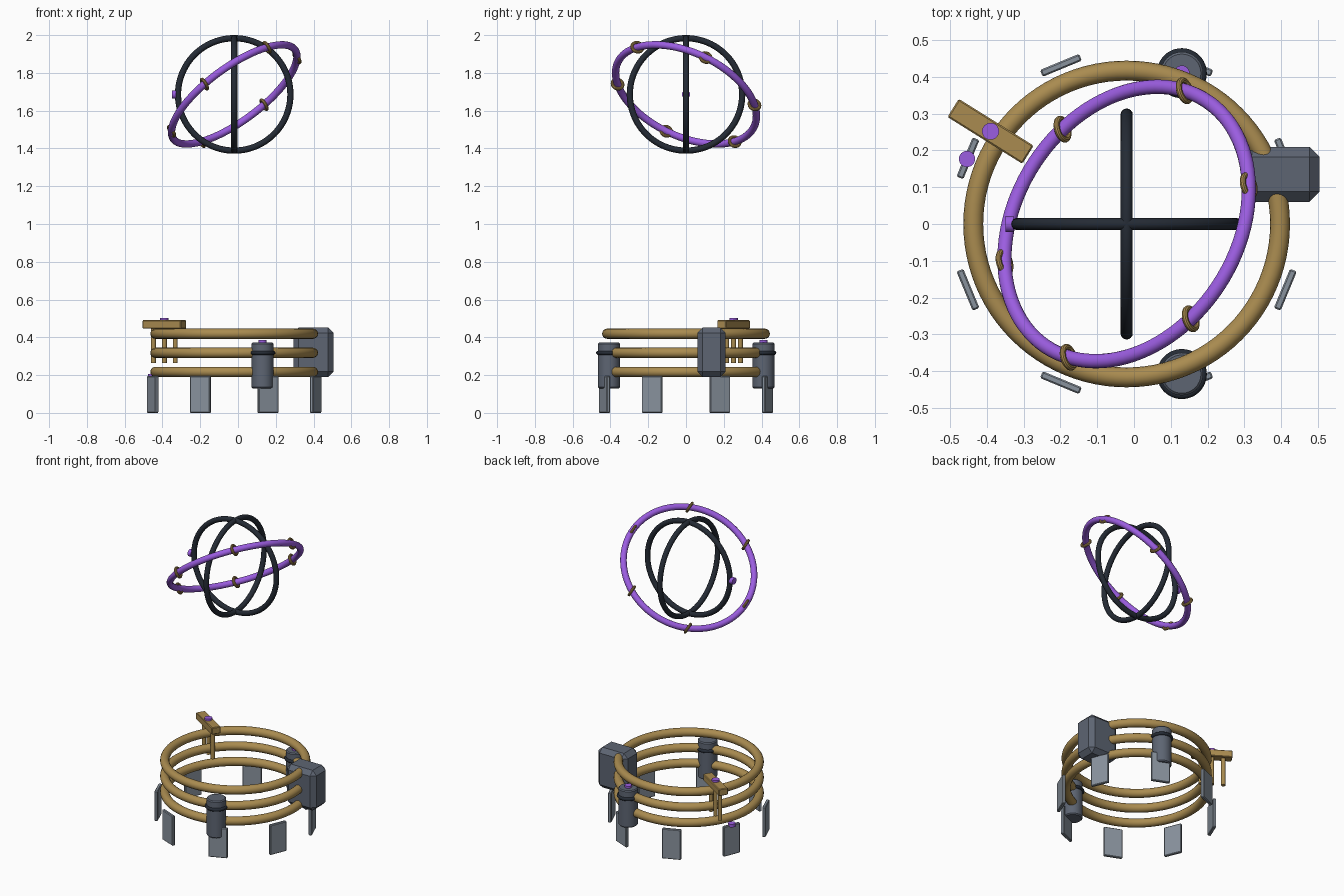
import bpy
from math import radians, cos, sin, pi
from mathutils import Vector, Matrix

if "Cube" in bpy.data.objects:
    bpy.data.objects.remove(bpy.data.objects["Cube"])

CX = -0.02   # shared axis of the coil and the floating rings


def material(name, r, g, b):
    m = bpy.data.materials.new(name)
    m.diffuse_color = (r, g, b, 1)
    m.use_nodes = True
    m.node_tree.nodes["Principled BSDF"].inputs["Base Color"].default_value = m.diffuse_color
    return m


BRASS = material("brass", 0.40, 0.26, 0.08)
VIOLET = material("violet", 0.33, 0.11, 0.75)
DARK = material("dark_metal", 0.018, 0.024, 0.035)
STEEL = material("steel", 0.11, 0.13, 0.17)
PLATE = material("plate_metal", 0.25, 0.29, 0.34)


def finish(name, mat, smooth=True, bevel=0):
    ob = bpy.context.object
    ob.name = name
    ob.data.materials.append(mat)
    if bevel:
        b = ob.modifiers.new("bevel", "BEVEL")
        b.width, b.segments = bevel, 1
    if smooth:
        bpy.ops.object.shade_smooth_by_angle(angle=radians(35))
    return ob


def torus(name, loc, major, minor, mat, axis=(0, 0, 1), seg=96, sides=16):
    rot = Vector((0, 0, 1)).rotation_difference(Vector(axis)).to_euler()
    bpy.ops.mesh.primitive_torus_add(location=loc, rotation=rot, major_radius=major,
                                     minor_radius=minor, major_segments=seg, minor_segments=sides)
    return finish(name, mat)


def box(name, loc, size, mat, turn=0, bevel=0.004):
    bpy.ops.mesh.primitive_cube_add(size=1, location=loc, rotation=(0, 0, turn))
    bpy.context.object.scale = size
    bpy.ops.object.transform_apply(location=False, rotation=False, scale=True)
    return finish(name, mat, False, bevel)


def cylinder(name, loc, r, h, mat, rot=(0, 0, 0), bevel=0, seg=32):
    bpy.ops.mesh.primitive_cylinder_add(vertices=seg, radius=r, depth=h, location=loc, rotation=rot)
    return finish(name, mat, True, bevel)


# Base coil: three stacked rings
for i, z in enumerate((0.217, 0.318, 0.419)):
    torus(f"coil_ring_{i}", (CX, 0, z), 0.417, 0.027, BRASS)

# Eight foot plates around the coil
for k in range(8):
    a = radians(22.5 + 45 * k)
    box(f"foot_plate_{k}", (CX + 0.467 * cos(a), 0.467 * sin(a), 0.0975),
        (0.02, 0.115, 0.195), PLATE, a)
cylinder("foot_indicator", (-0.454, 0.177, 0.195), 0.022, 0.02, VIOLET)

# Chamfered housing clamped on the coil
box("coil_housing", (0.399, 0.135, 0.321), (0.212, 0.15, 0.262), STEEL, 0, 0.028)

# Capacitor cans with dark bands, front and back
for side, y in (("front", -0.408), ("back", 0.41)):
    cylinder(f"{side}_can", (0.13, y, 0.251), 0.058, 0.242, STEEL, bevel=0.006)
    torus(f"{side}_can_band", (0.13, y, 0.318), 0.057, 0.011, DARK, seg=48, sides=12)
cylinder("back_can_indicator", (0.13, 0.41, 0.376), 0.021, 0.018, VIOLET)

# Radial bar with three prongs and a button
turn = radians(148)
bar = Vector((-0.39, 0.252, 0.468))
out = Vector((cos(turn), sin(turn), 0))
box("switch_bar", bar, (0.24, 0.058, 0.045), BRASS, turn)
for i, d in enumerate((-0.068, 0, 0.068)):
    p = bar + out * d
    cylinder(f"switch_prong_{i}", (p.x, p.y, 0.36), 0.013, 0.19, BRASS, seg=16)
cylinder("switch_button", (bar.x, bar.y, 0.493), 0.023, 0.018, VIOLET)

# Two crossed upright rings floating above
C = Vector((CX, 0, 1.686))
torus("upright_ring_x", C, 0.2975, 0.0165, DARK, (0, 1, 0))
torus("upright_ring_y", C, 0.2975, 0.0165, DARK, (1, 0, 0))
cylinder("ring_indicator", (-0.338, 0, 1.686), 0.022, 0.022, VIOLET, (0, pi / 2, 0))

# Tilted violet ring with six brass collars that share one orientation
n = Vector((-0.554, 0.355, 0.753)).normalized()
torus("tilted_ring", C, 0.399, 0.0195, VIOLET, n)
u = Vector((0.327, 0.103, 0.192))
u = (u - n * u.dot(n)).normalized()
for k in range(6):
    p = C + Matrix.Rotation(k * pi / 3, 3, n) @ u * 0.399
    torus(f"ring_collar_{k}", p, 0.029, 0.0085, BRASS, u, 32, 10)
